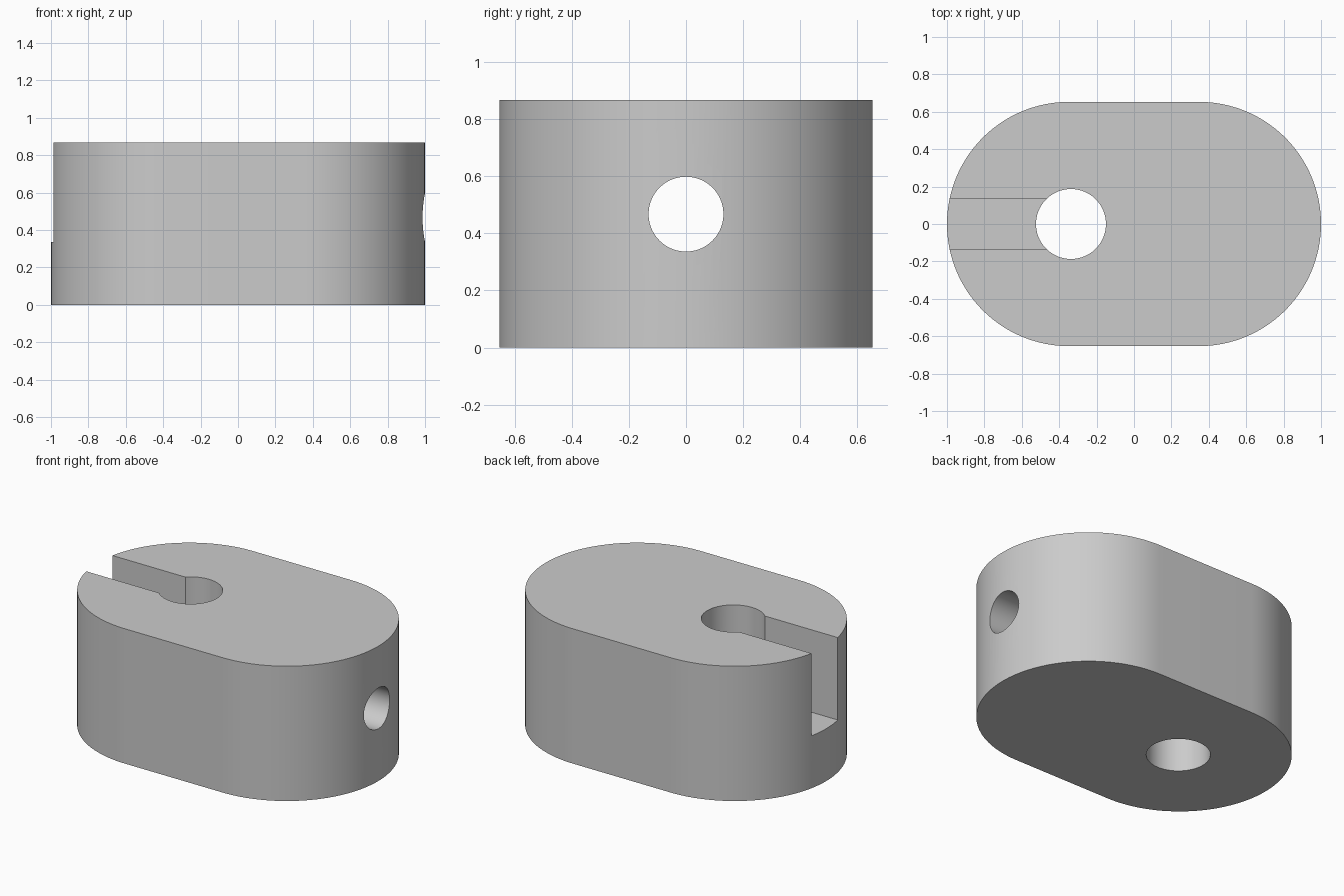
import bpy, bmesh, math
from mathutils import Matrix

cube = bpy.data.objects.get("Cube")
if cube:
    bpy.data.objects.remove(cube, do_unlink=True)

LENGTH, RADIUS, HEIGHT = 1.0, 0.653, 0.867   # half length, end radius, height
BORE_X, BORE_R = -0.337, 0.187               # vertical bore
PIN_Z, PIN_R = 0.467, 0.131                  # horizontal bore
SLOT_FLOOR, SLOT_HALF = 0.337, 0.133

grey = bpy.data.materials.new("plain_grey")
grey.use_nodes = True
color = (0.6, 0.6, 0.6, 1)
grey.diffuse_color = color
grey.node_tree.nodes["Principled BSDF"].inputs["Base Color"].default_value = color


def add_object(name, bm):
    bmesh.ops.recalc_face_normals(bm, faces=bm.faces)
    mesh = bpy.data.meshes.new(name)
    bm.to_mesh(mesh)
    bm.free()
    mesh.materials.append(grey)
    obj = bpy.data.objects.new(name, mesh)
    bpy.context.collection.objects.link(obj)
    return obj


def cylinder(name, radius, depth, matrix):
    bm = bmesh.new()
    bmesh.ops.create_cone(bm, cap_ends=True, segments=96, radius1=radius,
                          radius2=radius, depth=depth, matrix=matrix)
    return add_object(name, bm)


# Body: two half circles joined by straight sides, raised to full height
bm = bmesh.new()
outline = []
for side in (1, -1):
    for i in range(65):
        a = math.pi * (i / 64 - 0.5)
        outline.append(bm.verts.new((side * (LENGTH - RADIUS + RADIUS * math.cos(a)),
                                     side * RADIUS * math.sin(a), 0)))
base = bm.faces.new(outline)
top = bmesh.ops.extrude_face_region(bm, geom=[base], use_keep_orig=True)
bmesh.ops.translate(bm, vec=(0, 0, HEIGHT),
                    verts=[v for v in top["geom"] if isinstance(v, bmesh.types.BMVert)])
body = add_object("body", bm)

# Vertical bore through the whole height
bore = cylinder("bore_cutter", BORE_R, 2, Matrix.Translation((BORE_X, 0, HEIGHT / 2)))

# Horizontal bore from the left end into the vertical bore
pin_length = 1.2 - BORE_X
pin = cylinder("pin_cutter", PIN_R, pin_length,
               Matrix.Translation((BORE_X + pin_length / 2, 0, PIN_Z))
               @ Matrix.Rotation(math.pi / 2, 4, 'Y'))

# Open slot from the right end to the vertical bore
bm = bmesh.new()
slot_length, slot_height = 1.2 + BORE_X, 1.2 - SLOT_FLOOR
bmesh.ops.create_cube(bm, size=1, matrix=Matrix.Translation(
    (BORE_X - slot_length / 2, 0, SLOT_FLOOR + slot_height / 2))
    @ Matrix.Diagonal((slot_length, 2 * SLOT_HALF, slot_height, 1)))
slot = add_object("slot_cutter", bm)

# Cut the openings, then drop the cutters
bpy.ops.object.select_all(action='DESELECT')
body.select_set(True)
bpy.context.view_layer.objects.active = body
for cutter in (bore, slot, pin):
    cutter.hide_render = True
    mod = body.modifiers.new(cutter.name, 'BOOLEAN')
    mod.operation = 'DIFFERENCE'
    mod.solver = 'EXACT'
    mod.object = cutter
    bpy.ops.object.modifier_apply(modifier=mod.name)
    bpy.data.objects.remove(cutter, do_unlink=True)
bpy.ops.object.shade_smooth_by_angle(angle=math.radians(30))
